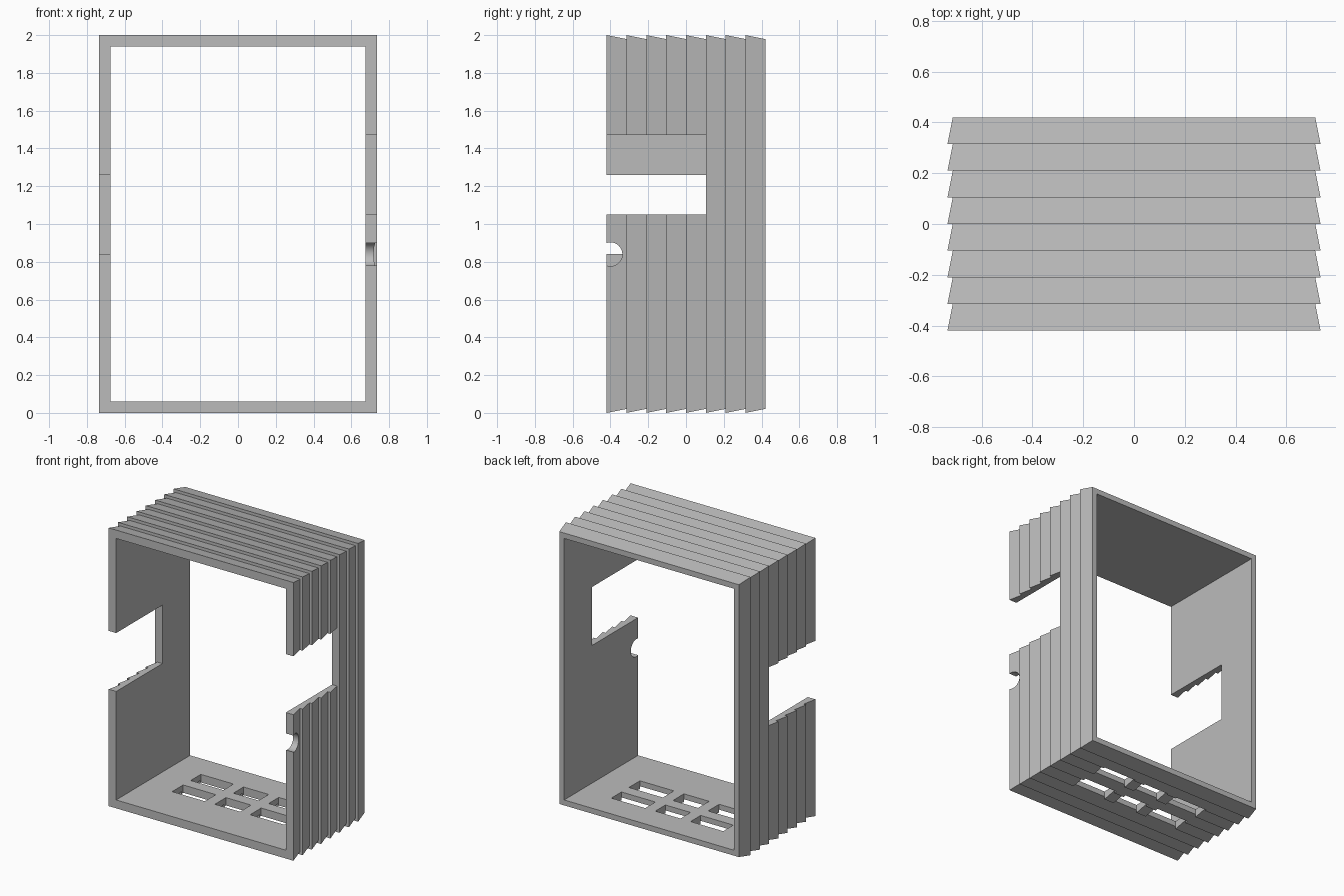
import bpy, bmesh, math
from mathutils import Matrix

cube = bpy.data.objects.get("Cube")
if cube:
    bpy.data.objects.remove(cube, do_unlink=True)

grey = bpy.data.materials.new("plain_grey")
grey.use_nodes = True
colour = (0.5, 0.5, 0.5, 1)
grey.diffuse_color = colour
grey.node_tree.nodes["Principled BSDF"].inputs["Base Color"].default_value = colour

HALF_W, HALF_D, HEIGHT = 0.735, 0.42, 2.0
WALL, TAPER, SLATS = 0.06, 0.021, 8
STEP = 2 * HALF_D / SLATS


def make_object(name, bm):
    bmesh.ops.recalc_face_normals(bm, faces=bm.faces)
    mesh = bpy.data.meshes.new(name)
    bm.to_mesh(mesh)
    bm.free()
    mesh.materials.append(grey)
    obj = bpy.data.objects.new(name, mesh)
    bpy.context.collection.objects.link(obj)
    return obj


def rectangle_ring(bm, y, inset):
    x, top = HALF_W - inset, HEIGHT - inset
    return [bm.verts.new(p) for p in
            ((-x, y, inset), (x, y, inset), (x, y, top), (-x, y, top))]


def box(bm, xs, ys, zs):
    verts = bmesh.ops.create_cube(bm, size=1)["verts"]
    for v in verts:
        v.co = [r[0] if c < 0 else r[1] for c, r in zip(v.co, (xs, ys, zs))]


# Open frame: stepped tapering slats outside, straight walls inside
bm = bmesh.new()
rings = []
for i in range(SLATS):
    y = -HALF_D + i * STEP
    rings.append(rectangle_ring(bm, y, 0))
    rings.append(rectangle_ring(bm, y + STEP, TAPER))
rings.append(rectangle_ring(bm, HALF_D, WALL))
rings.append(rectangle_ring(bm, -HALF_D, WALL))
for a, b in zip(rings, rings[1:] + rings[:1]):
    for k in range(4):
        n = (k + 1) % 4
        bm.faces.new((a[k], a[n], b[n], b[k]))
frame = make_object("slatted_frame", bm)

# Cutters: side windows, floor vents and the round cable notch
bm = bmesh.new()
box(bm, (0.6, 0.8), (-0.5, 0.105), (1.05, 1.47))
box(bm, (-0.8, -0.6), (-0.5, 0.105), (0.84, 1.26))
for ys in ((-0.105, 0.02), (0.105, 0.22)):
    for xs in ((-0.45, -0.19), (-0.11, 0.09), (0.17, 0.44)):
        box(bm, xs, ys, (-0.1, 0.15))
place = Matrix.Translation((0.7, -0.4, 0.84)) @ Matrix.Rotation(math.pi / 2, 4, "Y")
bmesh.ops.create_cone(bm, cap_ends=True, segments=48, radius1=0.063,
                      radius2=0.063, depth=0.2, matrix=place)
cutter = make_object("opening_cutter", bm)
cutter.hide_render = True

cut = frame.modifiers.new("openings", "BOOLEAN")
cut.operation = "DIFFERENCE"
cut.solver = "EXACT"
cut.object = cutter

# Bake the openings into the frame and drop the cutter
graph = bpy.context.evaluated_depsgraph_get()
result = bpy.data.meshes.new_from_object(frame.evaluated_get(graph))
frame.modifiers.clear()
frame.data = result
bpy.data.objects.remove(cutter, do_unlink=True)

# Smooth only the round notch
bpy.context.view_layer.objects.active = frame
frame.select_set(True)
bpy.ops.object.shade_smooth_by_angle(angle=math.radians(10))
